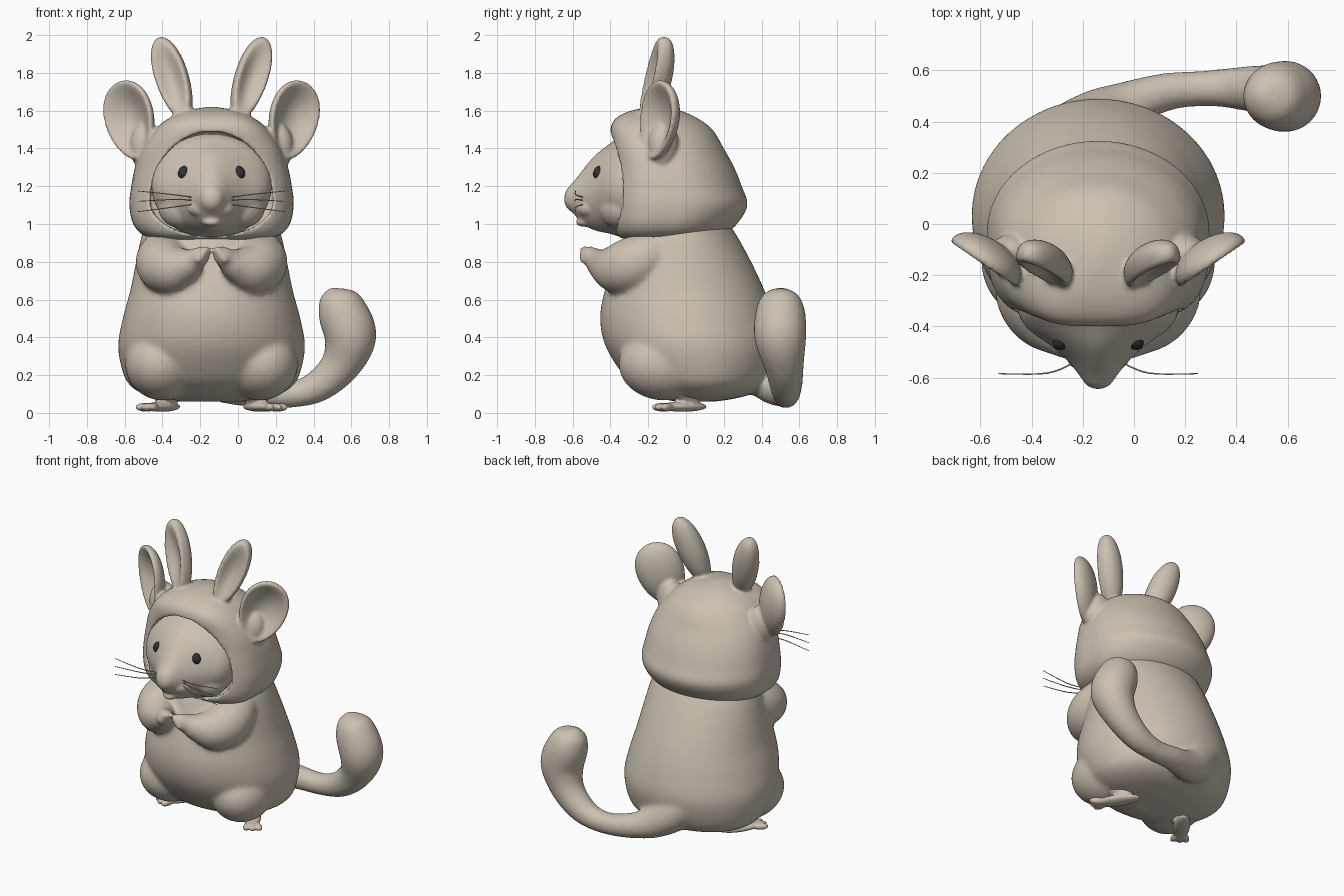
import bpy, bmesh, math
from mathutils import Matrix, Vector

if "Cube" in bpy.data.objects:
    bpy.data.objects.remove(bpy.data.objects["Cube"])

CX = -0.14  # symmetry plane of the body; parts are modelled relative to it


def material(name, rgb):
    m = bpy.data.materials.new(name)
    m.diffuse_color = (*rgb, 1)
    m.use_nodes = True
    m.node_tree.nodes["Principled BSDF"].inputs["Base Color"].default_value = m.diffuse_color
    return m


FUR = material("warm grey fur", (0.60, 0.535, 0.445))
DARK = material("dark eye", (0.03, 0.03, 0.03))


def finish(bm, name, mat=FUR, mirror=False):
    if mirror:
        dup = bmesh.ops.duplicate(bm, geom=bm.verts[:] + bm.edges[:] + bm.faces[:])["geom"]
        for v in dup:
            if isinstance(v, bmesh.types.BMVert):
                v.co.x = -v.co.x
    bmesh.ops.recalc_face_normals(bm, faces=bm.faces)
    for f in bm.faces:
        f.smooth = True
    bmesh.ops.translate(bm, verts=bm.verts, vec=(CX, 0, 0))
    me = bpy.data.meshes.new(name)
    bm.to_mesh(me)
    bm.free()
    me.materials.append(mat)
    ob = bpy.data.objects.new(name, me)
    bpy.context.collection.objects.link(ob)
    return ob


def fuse(objs, voxel, smooth):
    """Join parts into the first one and blend them into one soft skin."""
    bpy.ops.object.select_all(action='DESELECT')
    for o in objs:
        o.select_set(True)
    bpy.context.view_layer.objects.active = objs[0]
    if len(objs) > 1:
        bpy.ops.object.join()
    m = objs[0].modifiers.new("blend", 'REMESH')
    m.mode, m.voxel_size, m.use_smooth_shade = 'VOXEL', voxel, True
    s = objs[0].modifiers.new("soften", 'SMOOTH')
    s.factor, s.iterations = 0.5, smooth


def interpolate(rows, steps=5):
    """Catmull-Rom through rows of numbers."""
    out = []
    for i in range(len(rows) - 1):
        a, b, c, d = (rows[max(0, min(len(rows) - 1, i + k))] for k in (-1, 0, 1, 2))
        for s in range(steps):
            t = s / steps
            out.append([0.5 * (2 * q + (r - p) * t + (2 * p - 5 * q + 4 * r - u) * t * t
                               + (3 * q - p - 3 * r + u) * t ** 3)
                        for p, q, r, u in zip(a, b, c, d)])
    return out + [list(rows[-1])]


def skin(bm, rings):
    rows = [[bm.verts.new(p) for p in ring] for ring in rings]
    n = len(rows[0])
    for a, b in zip(rows, rows[1:]):
        for i in range(n):
            bm.faces.new((a[i], a[(i + 1) % n], b[(i + 1) % n], b[i]))
    bm.faces.new(rows[0])
    bm.faces.new(rows[-1])


def spow(v, e):
    return math.copysign(abs(v) ** (2 / e), v)


def upright(name, rows, front_exp):
    """Loft of (z, half width, front y, back y) sections."""
    rings = []
    for z, rx, yf, yb in interpolate(rows):
        ym, ring = (yf + yb) / 2, []
        for i in range(64):
            c, s = math.cos(i * math.tau / 64), math.sin(i * math.tau / 64)
            e = front_exp if s < 0 else 2
            ring.append((rx * spow(c, e), ym + (yb - yf) / 2 * spow(s, e), z))
        rings.append(ring)
    bm = bmesh.new()
    skin(bm, rings)
    return finish(bm, name)


def tube(bm, rows, n=24):
    """Round tube through (x, y, z, radius) points."""
    pts = interpolate(rows)
    rings, side = [], Vector((0.3, 1, 0.2))
    for i, p in enumerate(pts):
        d = (Vector(pts[min(i + 1, len(pts) - 1)][:3]) - Vector(pts[max(i - 1, 0)][:3])).normalized()
        side = (side - d * side.dot(d)).normalized()
        up = d.cross(side)
        rings.append([Vector(p[:3]) + p[3] * (side * math.cos(k * math.tau / n) + up * math.sin(k * math.tau / n))
                      for k in range(n)])
    skin(bm, rings)


def ball(bm, loc, r, yaw=0.0, seg=24):
    m = Matrix.Translation(loc) @ Matrix.Rotation(yaw, 4, 'Z') @ Matrix.Diagonal((*r, 1))
    bmesh.ops.create_uvsphere(bm, u_segments=seg, v_segments=seg // 2, radius=1, matrix=m)


def cupped_ears(name, loc, r, lean, back, yaw, rim, depth, taper):
    """Pair of ears: ellipsoids whose front is hollowed to leave a round rim."""
    bm = bmesh.new()
    bmesh.ops.create_uvsphere(bm, u_segments=40, v_segments=28, radius=1,
                              matrix=Matrix.Rotation(math.pi / 2, 4, 'X'))
    m = (Matrix.Translation(loc) @ Matrix.Rotation(yaw, 4, 'Z') @ Matrix.Rotation(back, 4, 'X')
         @ Matrix.Rotation(lean, 4, 'Y'))
    for v in bm.verts:
        x, y, z = v.co
        if y < 0:
            y = rim * y + depth * y * y
        v.co = m @ Vector((x * r[0] * (1 + taper * z), y * r[1], z * r[2]))
    return finish(bm, name, mirror=True)


# body
body = upright("body", [(0.06, .18, -.06, .16), (0.085, .32, -.16, .3), (0.13, .415, -.25, .4), (0.2, .465, -.33, .455),
                        (0.35, .495, -.425, .49), (0.5, .47, -.455, .465), (0.65, .43, -.43, .415),
                        (0.8, .40, -.38, .345), (0.92, .375, -.33, .28), (1.0, .35, -.28, .23)], 2.0)

# thighs
bm = bmesh.new()
ball(bm, (.255, -.11, .26), (.2, .25, .195), 0.25, 36)
thighs = finish(bm, "thighs", mirror=True)

# feet with toes and ankles
bm = bmesh.new()
ball(bm, (.26, -.015, .033), (.055, .15, .027), 0.6)
tube(bm, [(.22, .03, .035, .04), (.23, .02, .07, .055), (.25, -.02, .14, .09)])
for a in (0.2, 0.6, 1.0):
    ball(bm, (.29 + .08 * math.sin(a), -.06 - .07 * math.cos(a), .03), (.025, .055, .023), a, 16)
fuse([finish(bm, "feet", mirror=True)], 0.008, 3)

# arms with fingers
bm = bmesh.new()
tube(bm, [(.24, -.08, .9, .08), (.255, -.16, .85, .125), (.255, -.27, .79, .147), (.205, -.365, .765, .135),
          (.13, -.44, .785, .09), (.08, -.485, .815, .06), (.05, -.52, .84, .048), (.035, -.55, .855, .015)])
for dx, dz in ((.028, .865), (.045, .835), (.065, .81)):
    ball(bm, (dx, -.535, dz), (.022, .038, .02), 0.4, 16)
arms = finish(bm, "arms", mirror=True)

# tail
bm = bmesh.new()
tube(bm, [(-.08, .34, .28, .15), (.0, .41, .2, .12), (.1, .46, .14, .095), (.26, .515, .105, .075),
          (.42, .53, .097, .07), (.56, .53, .14, .085), (.68, .52, .25, .105), (.735, .5, .4, .138),
          (.695, .5, .53, .132), (.665, .5, .61, .103), (.655, .5, .65, .055), (.655, .5, .665, .008)], 32)
tail = finish(bm, "tail")
fuse([body, thighs, arms, tail], 0.014, 12)

# hood with an egg-shaped face opening
hood = upright("hood", [(0.915, .27, -.31, .1), (0.94, .36, -.365, .19), (1.0, .415, -.39, .27), (1.1, .435, -.395, .325),
                        (1.2, .425, -.39, .295), (1.3, .405, -.385, .255), (1.4, .37, -.39, .2), (1.5, .30, -.40, .14),
                        (1.56, .225, -.37, .06), (1.6, .13, -.29, -.03), (1.62, .02, -.18, -.12)], 3.2)
bm = bmesh.new()
egg = [(.325 * math.cos(t), 1.12 + (.37 if math.sin(t) > 0 else .185) * math.sin(t))
       for t in (i * math.tau / 64 for i in range(64))]
skin(bm, [[(x, y, z) for x, z in egg] for y in (-1, -.28)])
cutter = finish(bm, "face_opening_cutter")
mod = hood.modifiers.new("face opening", 'BOOLEAN')
mod.operation, mod.object, mod.solver = 'DIFFERENCE', cutter, 'EXACT'
bpy.context.view_layer.objects.active = hood
hood.select_set(True)
bpy.ops.object.modifier_apply(modifier=mod.name)
bpy.data.objects.remove(cutter)

# round ears with thick roots, and long ears; blended into the hood
bm = bmesh.new()
ball(bm, (.345, -.12, 1.41), (.09, .08, .13), -0.5)
roots = finish(bm, "ear_roots", mirror=True)
round_ears = cupped_ears("round_ears", (-.435, -.15, 1.55), (.15, .09, .215), -0.3, 0, -0.6, 1.1, 1.7, .15)
long_ears = cupped_ears("long_ears", (-.205, -.155, 1.765), (.088, .078, .24), -0.36, -0.14, -0.3, 2.2, 2.1, .1)
fuse([hood, roots, round_ears, long_ears], 0.01, 4)

# face: loft along y of (y, centre z, half width, half height, roundness)
rings = []
for y, cz, rx, rz, e in interpolate([(-.26, 1.2, .315, .28, 2), (-.34, 1.2, .315, .27, 2), (-.41, 1.185, .275, .235, 1.8),
                                     (-.48, 1.165, .18, .2, 1.75), (-.54, 1.145, .115, .15, 1.8),
                                     (-.59, 1.14, .075, .09, 2), (-.63, 1.135, .045, .05, 2), (-.645, 1.13, .012, .012, 2)]):
    rings.append([(rx * spow(math.cos(a), e), y, cz + rz * spow(math.sin(a), e))
                  for a in (i * math.tau / 48 for i in range(48))])
bm = bmesh.new()
skin(bm, rings)
face = finish(bm, "face")

# muzzle: nose, lower lip and cheek pads
bm = bmesh.new()
ball(bm, (0, -.59, 1.15), (.055, .045, .055))
ball(bm, (0, -.535, 1.01), (.05, .05, .025))
nose = finish(bm, "nose_and_lip")
bm = bmesh.new()
ball(bm, (.055, -.525, 1.085), (.075, .055, .05), 0.4)
ball(bm, (.17, -.365, 1.09), (.12, .09, .11), 0.5)
cheeks = finish(bm, "cheeks", mirror=True)
fuse([face, nose, cheeks], 0.009, 5)

# eyes
bm = bmesh.new()
ball(bm, (.14, -.455, 1.268), (.032, .042, .04), 0.8)
finish(bm, "eyes", DARK, mirror=True)

# whiskers
bm = bmesh.new()
for z, mid, end in ((1.14, 1.155, 1.175), (1.125, 1.13, 1.12), (1.105, 1.09, 1.065)):
    tube(bm, [(.09, -.54, z, .003), (.2, -.583, mid, .003), (.39, -.585, end, .002)], 6)
finish(bm, "whiskers", FUR, mirror=True)
